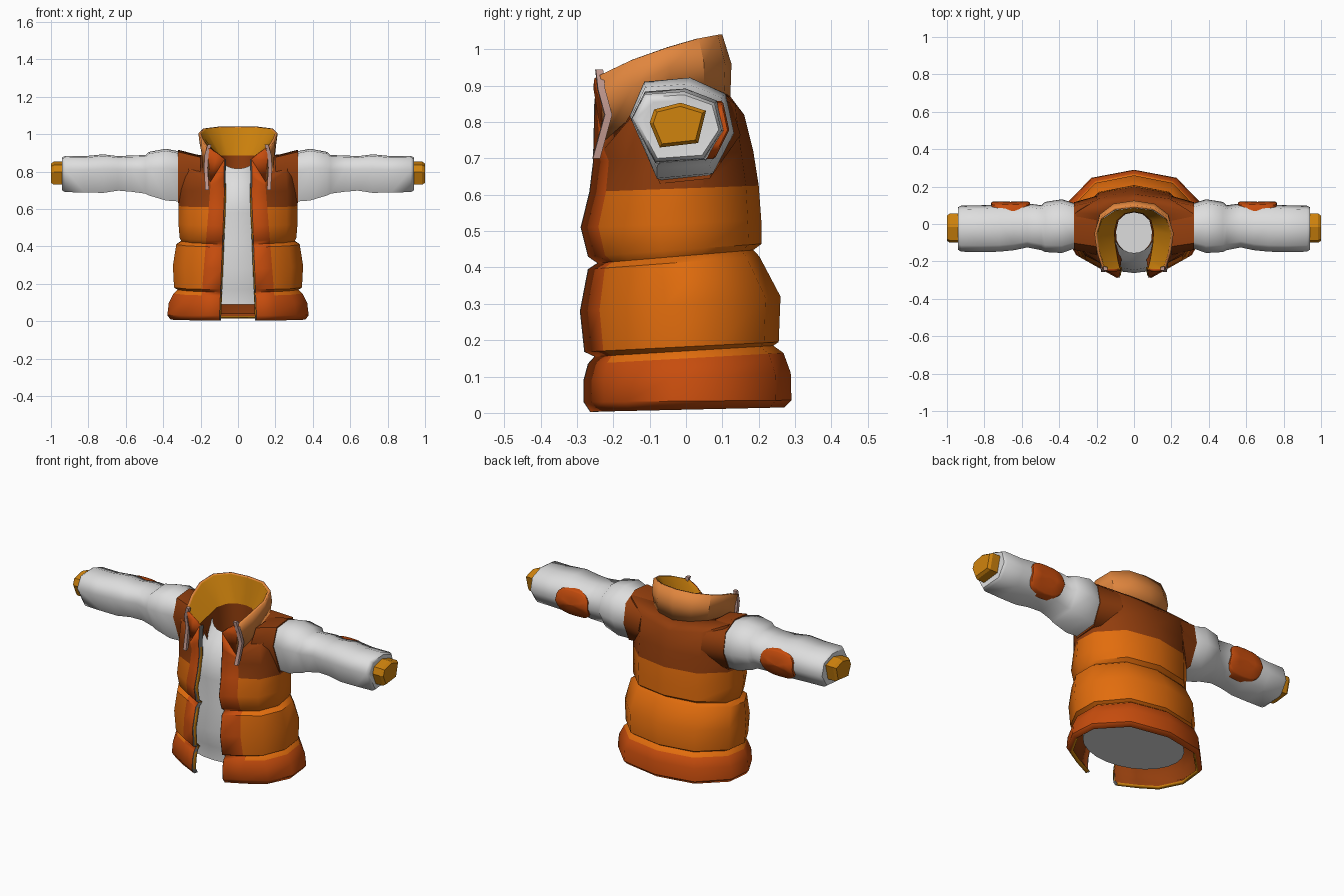
import bpy, bmesh, math

if "Cube" in bpy.data.objects:
    bpy.data.objects.remove(bpy.data.objects["Cube"])

def material(name, rgb):
    m = bpy.data.materials.new(name)
    m.diffuse_color = (*rgb, 1)
    m.use_nodes = True
    m.node_tree.nodes["Principled BSDF"].inputs["Base Color"].default_value = m.diffuse_color
    return m

ORANGE = material("quilted orange", (0.76, 0.152, 0.004))
RUST = material("rust trim", (0.57, 0.073, 0.004))
BROWN = material("brown yoke", (0.285, 0.047, 0.004))
PEACH = material("light orange collar", (0.75, 0.238, 0.048))
GOLD = material("gold lining", (0.63, 0.228, 0.004))
WHITE = material("white fabric", (0.73, 0.73, 0.73))
GREY = material("grey zip", (0.16, 0.16, 0.16))
PINK = material("pinkish piping", (0.52, 0.31, 0.27))

def add_object(name, verts, faces, mats, indices=None, angle=35):
    me = bpy.data.meshes.new(name)
    me.from_pydata(verts, [], faces)
    for m in mats:
        me.materials.append(m)
    if indices:
        me.polygons.foreach_set("material_index", indices)
    ob = bpy.data.objects.new(name, me)
    bpy.context.collection.objects.link(ob)
    bpy.ops.object.select_all(action='DESELECT')
    ob.select_set(True)
    bpy.context.view_layer.objects.active = ob
    bpy.ops.object.shade_smooth_by_angle(angle=math.radians(angle))
    return ob

def fix_normals(ob):
    bm = bmesh.new()
    bm.from_mesh(ob.data)
    bmesh.ops.recalc_face_normals(bm, faces=bm.faces)
    bm.to_mesh(ob.data)
    bm.free()

def loft(name, rows, mats, closed=False, caps=(), mat_rule=None, angle=35):
    """Skin rows of equally many points; optional closed loops and end caps."""
    n = len(rows[0])
    verts = [p for row in rows for p in row]
    faces, idx = [], []
    for r in range(len(rows) - 1):
        for c in range(n if closed else n - 1):
            d = (c + 1) % n
            faces.append((r*n + c, r*n + d, (r+1)*n + d, (r+1)*n + c))
            idx.append(mat_rule(r, c) if mat_rule else 0)
    if "start" in caps:
        faces.append(tuple(range(n))[::-1])
        idx.append(0)
    if "end" in caps:
        faces.append(tuple(range(len(verts) - n, len(verts))))
        idx.append(0)
    ob = add_object(name, verts, faces, mats, idx, angle)
    if closed:
        fix_normals(ob)
    return ob

BOTH = ("start", "end")

def both_sides(half):
    """Half outline from front opening to back centre, completed by mirroring."""
    return half + [(-x, y, z) for x, y, z in half[-2::-1]]

def thicken(ob, t, offset, rim):
    m = ob.modifiers.new("thickness", 'SOLIDIFY')
    m.thickness, m.offset = t, -1
    m.material_offset, m.material_offset_rim = offset, rim

# Vest body: front z, back z, half width, front y, back y, colour slot above
OUTLINE = [(0, -1), (0, -0.81), (0.82, -0.60), (1, -0.15), (0.97, 0.35), (0.6, 0.85), (0, 1)]
BODY = [
    (0.003, 0.015, 0.360, -0.262, 0.270, 1),
    (0.030, 0.035, 0.378, -0.280, 0.290, 1),
    (0.090, 0.110, 0.370, -0.280, 0.288, 1),
    (0.135, 0.165, 0.345, -0.268, 0.268, 0),
    (0.155, 0.185, 0.322, -0.250, 0.240, 0),
    (0.168, 0.195, 0.342, -0.278, 0.255, 0),
    (0.280, 0.320, 0.348, -0.290, 0.260, 0),
    (0.395, 0.430, 0.330, -0.268, 0.202, 0),
    (0.412, 0.448, 0.302, -0.242, 0.185, 0),
    (0.430, 0.465, 0.312, -0.268, 0.208, 0),
    (0.510, 0.530, 0.318, -0.288, 0.207, 0),
    (0.608, 0.625, 0.318, -0.264, 0.200, 2),
    (0.690, 0.720, 0.322, -0.254, 0.185, 2),
]
rows = []
for zf, zb, hw, f, b, _ in BODY:
    half = []
    for i, (u, v) in enumerate(OUTLINE):
        x = (0.10 - 0.04*zf, 0.205 - 0.08*zf)[i] if i < 2 else u*hw
        half.append((x, (f + b)/2 + v*(b - f)/2, zf + (zb - zf)*(v + 1)/2))
    rows.append(both_sides(half))
SHOULDER = [(.076, -.252, .77), (.147, -.226, .725), (.255, -.162, .80), (.312, -.08, .89),
            (.312, .06, .90), (.19, .135, .85), (0, .16, .82)]
NECK = [(.072, -.25, .865), (.147, -.228, .745), (.188, -.155, .81), (.19, -.04, .875),
        (.17, .05, .885), (.10, .105, .88), (0, .122, .87)]
rows += [both_sides(SHOULDER), both_sides(NECK)]
slots = [row[5] for row in BODY] + [2]

vest = loft("vest_body", rows, [ORANGE, RUST, BROWN, BROWN, BROWN, BROWN, GOLD, GOLD, GOLD],
            mat_rule=lambda r, c: 1 if c in (0, 11) else slots[r], angle=40)
thicken(vest, 0.02, 3, 6)

# Zip tape along both opening edges
for side, col in (("right", 0), ("left", -1)):
    s = 1 if side == "right" else -1
    tape = [[(x, y - .002, z), (x - s*.009, y + .022, z)] for x, y, z in (row[col] for row in rows)]
    loft("zip_tape_" + side, tape, [GREY])

# Collar: standing at the back, spreading open at the front
MID = [(.110, -.255, .895), (.158, -.232, .86), (.195, -.145, .90), (.205, -.045, .95),
       (.185, .05, .96), (.11, .108, .96), (0, .125, .96)]
TOP = [(.150, -.252, .92), (.172, -.235, .93), (.198, -.15, .97), (.212, -.05, 1.005),
       (.185, .035, 1.03), (.105, .088, 1.04), (0, .10, 1.04)]
collar = loft("collar", [both_sides(p) for p in (NECK, MID, TOP)], [PEACH, GOLD, RUST, GOLD],
              mat_rule=lambda r, c: 2 if c in (0, 11) else 0)
thicken(collar, 0.014, 1, 0)

# Gold funnel lining inside the collar, with a brown neck tube below it
THROAT = [(.074, -.245, .872), (.085, -.20, .872), (.10, -.11, .875), (.105, -.04, .885),
          (.09, .02, .885), (.05, .055, .885), (0, .065, .885)]
TUBE = [(.06, -.135, .66), (.075, -.12, .66), (.092, -.09, .66), (.096, -.04, .66),
        (.082, .02, .66), (.045, .053, .66), (0, .062, .66)]
rim = [(x*.93, -.08 + (y + .08)*.92, z - .004) for x, y, z in TOP]
loft("collar_lining", [both_sides(THROAT)[::-1], both_sides(rim)[::-1]], [GOLD], angle=50)
loft("neck_tube", [both_sides(TUBE)[::-1], both_sides(THROAT)[::-1]], [BROWN], angle=50)

# Piping hanging from the collar front
for s in (1, -1):
    path = [(.152, -.238, .945), (.168, -.232, .89), (.172, -.213, .82), (.165, -.246, .70)]
    strip = [[(s*(x + dx), y + dy, z) for dx, dy in
              ((-.010, -.012), (.010, -.010), (.010, .010), (-.010, .008))] for x, y, z in path]
    loft("collar_piping", strip, [PINK], closed=True, caps=BOTH)

# Shirt with a scooped open neckline: z, half width, front y, back y
SHIRT = [(.09, .285, -.222, .215), (.17, .275, -.225, .205), (.28, .275, -.262, .205),
         (.42, .23, -.232, .15), (.58, .22, -.262, .16), (.70, .175, -.245, .13),
         (.77, .14, -.20, .10), (None, .11, -.155, .078)]
def ellipse(z, hw, f, b, n=24):
    ring = []
    for i in range(n):
        a = 2*math.pi*i/n
        height = z or .815 + (.05*math.sin(a)**2 if math.cos(a) > 0 else .05)
        ring.append((hw*math.sin(a), (f + b)/2 - (b - f)/2*math.cos(a), height))
    return ring
loft("shirt", [ellipse(*s) for s in SHIRT], [WHITE], closed=True, caps=("start",))

# Sleeves: x, y min, y max, z min, z max over a seven-sided section
SECTION = [(0, .62), (.14, .96), (.58, 1), (.92, .84), (1, .45), (.80, .05), (.26, 0)]
ARMHOLE = [(.20, -.165, .150, .665, .885), (.322, -.138, .116, .630, .917)]
SLEEVE = [(.315, -.13, .11, .64, .908), (.385, -.155, .132, .645, .922),
          (.475, -.15, .118, .672, .905), (.495, -.14, .10, .682, .888), (.57, -.125, .11, .692, .886),
          (.64, -.14, .10, .698, .882), (.72, -.148, .105, .686, .892), (.82, -.15, .10, .688, .882),
          (.925, -.148, .098, .690, .884), (.94, -.138, .09, .70, .875), (.938, -.115, .07, .72, .86)]
CUFF = [(.90, -.10, .055, .73, .853), (.985, -.10, .055, .73, .853), (1.0, -.09, .045, .74, .843)]
HEXAGON = [(0, .55), (.08, .85), (.55, 1), (1, .82), (.86, .1), (.18, 0)]

def section(shape, s, x, y0, y1, z0, z1):
    return [(s*x, y0 + u*(y1 - y0), z0 + v*(z1 - z0)) for u, v in shape]

for s, side in ((1, "right"), (-1, "left")):
    loft("armhole_" + side, [section(SECTION, s, *r) for r in ARMHOLE], [BROWN],
         closed=True, caps=BOTH, angle=62)
    loft("sleeve_" + side, [section(SECTION, s, *r) for r in SLEEVE], [WHITE],
         closed=True, caps=BOTH, angle=62)
    loft("cuff_" + side, [section(HEXAGON, s, *r) for r in CUFF], [GOLD],
         closed=True, caps=BOTH, angle=25)
    # Rounded elbow patch folded around the back of the sleeve
    patch = []
    for y, k in ((.07, 1), (.114, 1), (.119, .92), (.119, .5), (.119, .02)):
        ring = []
        for i in range(20):
            a = 2*math.pi*i/20
            dx = math.copysign(abs(math.cos(a))**.65, math.cos(a))*.104*k
            dz = math.copysign(abs(math.sin(a))**.65, math.sin(a))*.080*k
            ring.append((s*(.66 + dx), y - max(.22*dz, -.5*dz), .778 + dz))
        patch.append(ring)
    loft("elbow_patch_" + side, patch, [RUST], closed=True, caps=BOTH, angle=50)
